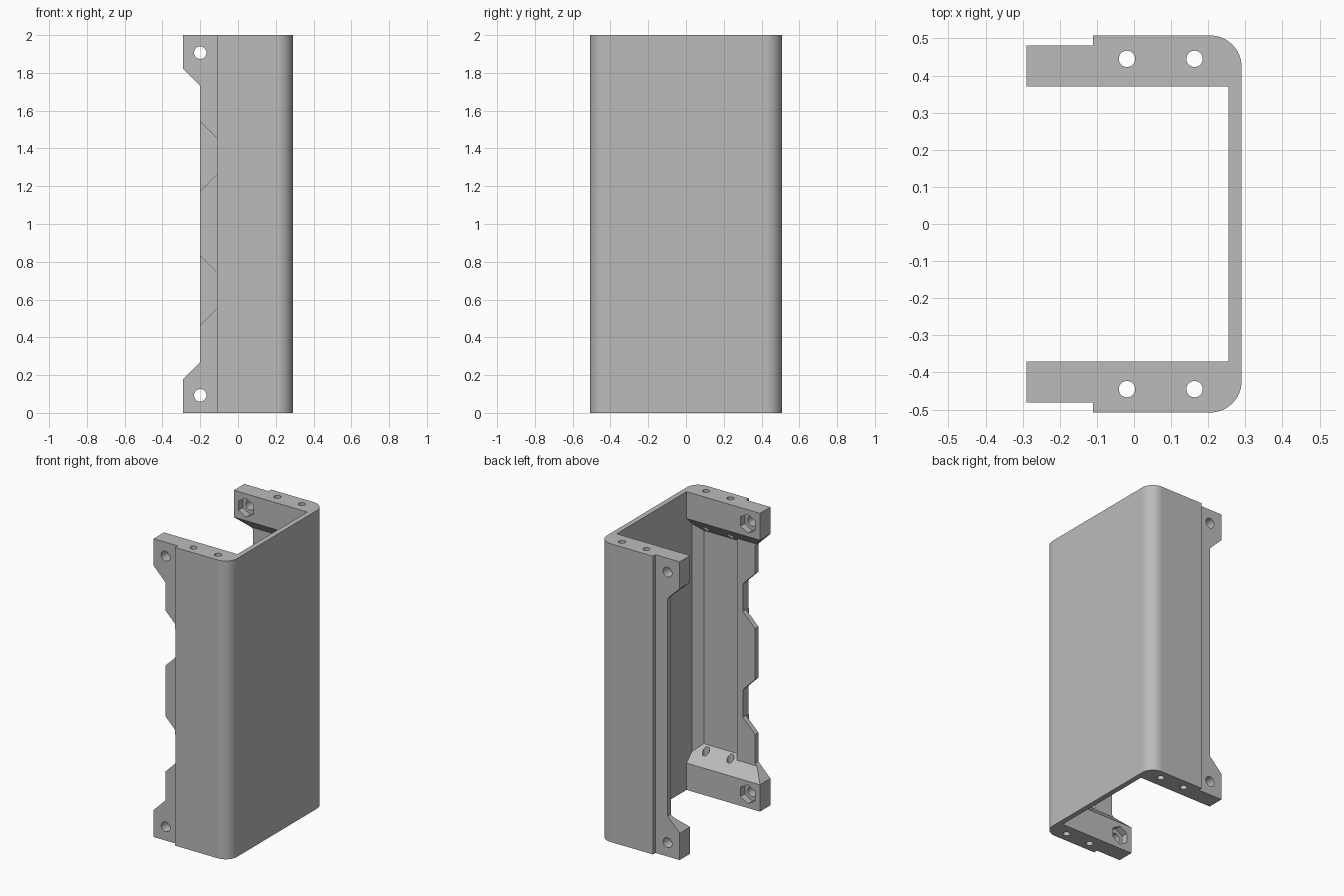
import bpy
import bmesh
from math import cos, sin, pi, radians

cube = bpy.data.objects.get("Cube")
if cube:
    bpy.data.objects.remove(cube, do_unlink=True)

H = 2.0          # height
X0, X1 = -0.29, 0.29
Y1 = 0.508       # outer half width
YT = 0.481       # outer half width at the tabs
YB = 0.37        # inner half width at the end blocks
STEP = -0.11     # where the outer wall steps in to the lip
LIP = -0.2       # free edge of the lip
R = 0.085        # outer corner radius

grey = bpy.data.materials.new("mid_grey")
grey.use_nodes = True
grey.diffuse_color = (0.5, 0.5, 0.5, 1)
grey.node_tree.nodes["Principled BSDF"].inputs["Base Color"].default_value = (0.5, 0.5, 0.5, 1)


def solid(name, points, start, end):
    """Closed prism: start and end map each profile point to 3D."""
    bm = bmesh.new()
    a = [bm.verts.new(start(*p)) for p in points]
    b = [bm.verts.new(end(*p)) for p in points]
    bm.faces.new(a)
    bm.faces.new(b)
    n = len(points)
    for i in range(n):
        j = (i + 1) % n
        bm.faces.new((a[i], a[j], b[j], b[i]))
    bmesh.ops.recalc_face_normals(bm, faces=bm.faces)
    mesh = bpy.data.meshes.new(name)
    bm.to_mesh(mesh)
    bm.free()
    mesh.materials.append(grey)
    obj = bpy.data.objects.new(name, mesh)
    bpy.context.collection.objects.link(obj)
    return obj


def along_z(name, points, lo, hi):
    return solid(name, points, lambda x, y: (x, y, lo), lambda x, y: (x, y, hi))


def along_y(name, points, lo, hi):
    return solid(name, points, lambda x, z: (x, lo, z), lambda x, z: (x, hi, z))


def ring(cx, cy, r, n, turn=0.0):
    return [(cx + r * cos(turn + 2 * pi * i / n), cy + r * sin(turn + 2 * pi * i / n))
            for i in range(n)]


def cut(target, cutter):
    cutter.hide_render = True
    mod = target.modifiers.new("cut", "BOOLEAN")
    mod.operation = "DIFFERENCE"
    mod.solver = "EXACT"
    mod.object = cutter
    bpy.context.view_layer.objects.active = target
    bpy.ops.object.modifier_apply(modifier=mod.name)
    bpy.data.objects.remove(cutter, do_unlink=True)


# Channel bracket: half outline with rounded corner, mirrored to a C profile
arc = [(X1 - R + R * sin(t), Y1 - R + R * cos(t))
       for t in [pi / 2 * i / 12 for i in range(13)]]
half = [(0.255, YB), (X0, YB), (X0, YT), (STEP, YT), (STEP, Y1)] + arc
profile = half + [(x, -y) for x, y in reversed(half)]
bracket = along_z("channel_bracket", profile, 0, H)

# Hollow side walls between the end blocks, with sloped pocket ends
pocket = [(-0.4, 0.3), (0.2545, 0.3), (0.2545, 0.425), (0.2, 0.475),
          (-0.066, 0.475), (-0.066, 0.446), (-0.4, 0.446)]
for s in (-1, 1):
    cut(bracket, solid("pocket_cutter", [(x, s * y) for x, y in pocket],
                       lambda x, y: (x, y, 0.18 + abs(y) - YB),
                       lambda x, y: (x, y, H - 0.18 - abs(y) + YB)))

# Trim the free edges back to the lip, leaving tabs at both ends
cut(bracket, along_y("tab_cutter", [(-0.4, 0.07), (LIP, 0.27),
                                    (LIP, H - 0.27), (-0.4, H - 0.07)], -0.7, 0.7))

# Two flared notches in the front lip
for z in (0.648, 1.358):
    cut(bracket, along_y("notch_cutter", [(-0.3, z - 0.284), (STEP + 0.0005, z - 0.093),
                                          (STEP + 0.0005, z + 0.093), (-0.3, z + 0.284)],
                         -0.7, -0.3))

# Screw holes: vertical pairs, and cross holes with hexagonal nut recesses
for s in (-1, 1):
    for x in (-0.019, 0.163):
        cut(bracket, along_z("screw_hole_cutter", ring(x, s * 0.445, 0.022, 32), -0.1, H + 0.1))
    for z in (0.093, H - 0.093):
        cut(bracket, along_y("cross_hole_cutter", ring(LIP, z, 0.033, 32),
                             *sorted((s * 0.3, s * 0.6))))
        cut(bracket, along_y("nut_recess_cutter", ring(LIP, z, 0.063, 6, pi / 6),
                             *sorted((s * 0.3, s * (YB + 0.045)))))

# Smooth rounded corners, crisp everywhere else
bpy.ops.object.select_all(action="DESELECT")
bracket.select_set(True)
bpy.context.view_layer.objects.active = bracket
bpy.ops.object.shade_smooth_by_angle(angle=radians(30))
weighted = bracket.modifiers.new("weighted_normals", "WEIGHTED_NORMAL")
weighted.keep_sharp = True
